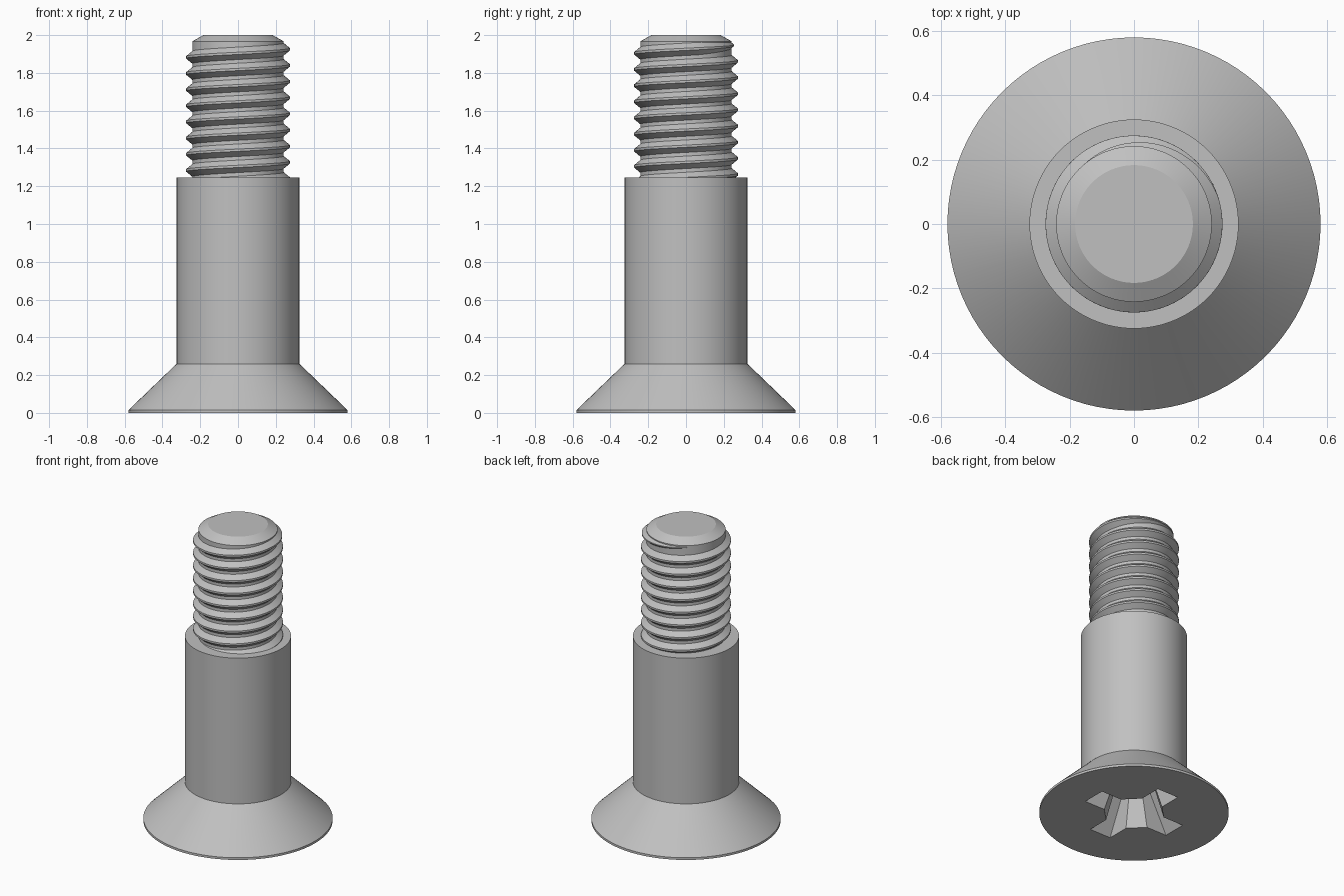
import bpy, bmesh, math

if "Cube" in bpy.data.objects:
    bpy.data.objects.remove(bpy.data.objects["Cube"])

steel = bpy.data.materials.new("steel grey")
steel.use_nodes = True
steel.diffuse_color = (0.53, 0.53, 0.53, 1)
steel.node_tree.nodes["Principled BSDF"].inputs["Base Color"].default_value = (0.53, 0.53, 0.53, 1)


def make_object(name, rings, closed_loop=True):
    """Skin a list of equal-length point rings and cap both ends."""
    bm = bmesh.new()
    loops = [[bm.verts.new(p) for p in ring] for ring in rings]
    for a, b in zip(loops, loops[1:]):
        n = len(a)
        for i in range(n):
            j = (i + 1) % n
            bm.faces.new((a[i], a[j], b[j], b[i]))
    bm.faces.new(loops[0])
    bm.faces.new(loops[-1])
    bmesh.ops.recalc_face_normals(bm, faces=bm.faces)
    mesh = bpy.data.meshes.new(name)
    bm.to_mesh(mesh)
    bm.free()
    mesh.materials.append(steel)
    obj = bpy.data.objects.new(name, mesh)
    bpy.context.collection.objects.link(obj)
    return obj


def activate(obj):
    bpy.ops.object.select_all(action='DESELECT')
    obj.select_set(True)
    bpy.context.view_layer.objects.active = obj


def circle(r, z, n=96):
    return [(r * math.cos(math.tau * i / n), r * math.sin(math.tau * i / n), z) for i in range(n)]


# Countersunk head, plain shank, threaded core and chamfered tip
CORE = 0.242
profile = [(0.58, 0), (0.58, 0.015), (0.325, 0.26), (0.325, 1.245),
           (CORE, 1.245), (CORE, 1.967), (0.183, 2.0)]
body = make_object("screw_body", [circle(r, z) for r, z in profile])


# Tapered cross recess in the head
def cross(length, inner, width, z):
    points = []
    for k in range(4):
        c, s = [(1, 0), (0, 1), (-1, 0), (0, -1)][k]
        for x, y in [(length, -width), (length, width), (inner, width), (width, inner)]:
            points.append((x * c - y * s, x * s + y * c, z))
    return points


cutter = make_object("recess_cutter", [cross(0.325, 0.172, 0.08, -0.004),
                                       cross(0.16, 0.10, 0.05, 0.25),
                                       cross(0.04, 0.025, 0.012, 0.28)])
cutter.hide_render = True
cut = body.modifiers.new("cross_recess", 'BOOLEAN')
cut.operation = 'DIFFERENCE'
cut.solver = 'EXACT'
cut.object = cutter
activate(body)
bpy.ops.object.modifier_apply(modifier=cut.name)
bpy.data.objects.remove(cutter)

# Right-handed helical thread, fading out near the tip
PITCH, DEPTH, STEPS = 0.0855, 0.033, 72
START, FADE, END = -8.4, 0.05, 0.36
rings = []
count = int((END - START) * STEPS)
for i in range(count + 1):
    turn = START + (END - START) * i / count
    f = 1 - max(0, (turn - FADE) / (END - FADE))
    z = 1.925 + PITCH * turn
    c, s = math.cos(math.tau * turn), math.sin(math.tau * turn)
    section = [(CORE - 0.006, -0.038), (CORE + DEPTH * f, -0.006),
               (CORE + DEPTH * f, 0.006), (CORE - 0.006, 0.038)]
    width = 0.2 + 0.8 * f
    rings.append([(r * c, r * s, z + h * width) for r, h in section])
thread = make_object("screw_thread", rings)

for obj in (body, thread):
    activate(obj)
    bpy.ops.object.shade_smooth_by_angle(angle=math.radians(25))
